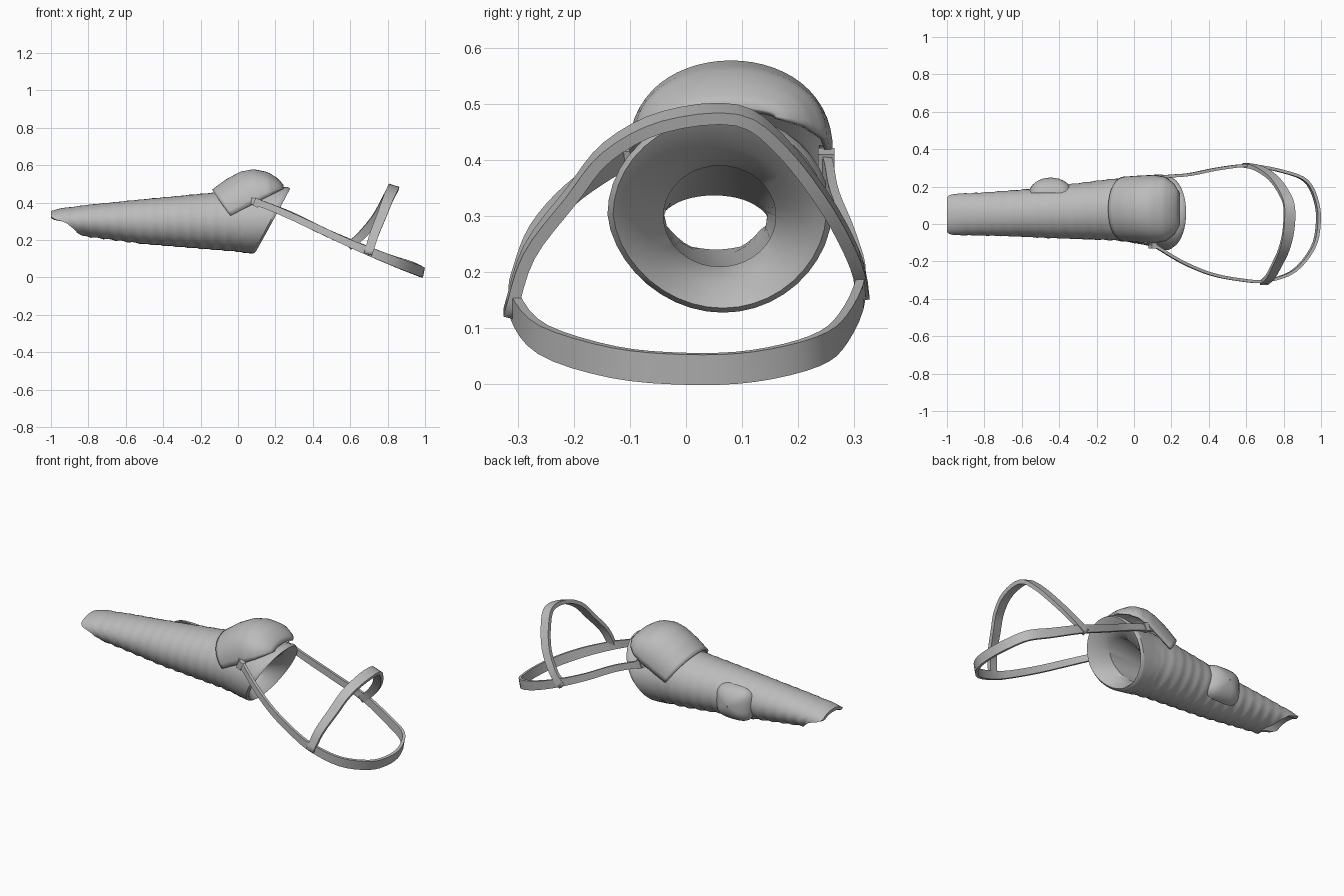
import bpy, bmesh, math
from mathutils import Vector

if "Cube" in bpy.data.objects:
    bpy.data.objects.remove(bpy.data.objects["Cube"])

grey = bpy.data.materials.new("grey plastic")
grey.diffuse_color = (0.5, 0.5, 0.5, 1)
grey.use_nodes = True
grey.node_tree.nodes["Principled BSDF"].inputs["Base Color"].default_value = grey.diffuse_color


def lookup(table, x):
    """Piecewise linear interpolation through (x, value) pairs."""
    if x <= table[0][0]:
        return table[0][1]
    for (a, va), (b, vb) in zip(table, table[1:]):
        if x <= b:
            return va + (vb - va) * (x - a) / (b - a)
    return table[-1][1]


def skin(name, rows, close_rows=False, close_cols=False, thickness=0, angle=40):
    """Surface through rows of points, optionally closed and thickened."""
    bm = bmesh.new()
    grid = [[bm.verts.new(p) for p in row] for row in rows]
    n, m = len(rows), len(rows[0])
    for i in range(n if close_rows else n - 1):
        for j in range(m if close_cols else m - 1):
            k, l = (i + 1) % n, (j + 1) % m
            bm.faces.new((grid[i][j], grid[k][j], grid[k][l], grid[i][l]))
    bmesh.ops.recalc_face_normals(bm, faces=bm.faces)
    me = bpy.data.meshes.new(name)
    bm.to_mesh(me)
    bm.free()
    me.materials.append(grey)
    ob = bpy.data.objects.new(name, me)
    bpy.context.collection.objects.link(ob)
    if thickness:
        mod = ob.modifiers.new("thickness", 'SOLIDIFY')
        mod.thickness = thickness
        mod.offset = 0
    bpy.context.view_layer.objects.active = ob
    ob.select_set(True)
    bpy.ops.object.shade_smooth_by_angle(angle=math.radians(angle))
    ob.select_set(False)
    return ob


# Forearm sleeve: hollow tube with a cut-away wrist and slanted elbow mouth
TOP = [(-1, .355), (-.95, .37), (-.8, .39), (-.5, .42), (-.13, .455), (.27, .485)]
BOTTOM = [(-1, .235), (-.85, .22), (-.5, .175), (-.2, .15), (.08, .128)]
MID_Y = [(-1, .05), (-.5, .06), (-.1, .078), (.17, .06)]
HALF_Y = [(-1, .108), (-.6, .128), (-.1, .168), (.05, .178), (.17, .2)]
WRIST = [(0, -.83), (.1, -.86), (.28, -.89), (.45, -.92), (.6, -.98), (.75, -1), (1, -1)]
SEG, RINGS = 40, 84


def sleeve_point(x, a, wall=0.0):
    t, b = lookup(TOP, x), lookup(BOTTOM, x)
    # shallow ribs, strongest on the underside
    rib = 0.006 * abs(math.sin(x * 48)) * (0.65 - 0.35 * math.sin(a)) if -.9 < x < .02 else 0
    ry, rz = lookup(HALF_Y, x) - rib - wall, (t - b) / 2 - rib - wall
    return Vector((x, lookup(MID_Y, x) + ry * math.cos(a), (t + b) / 2 + rz * math.sin(a)))


angles = [2 * math.pi * j / SEG for j in range(SEG)]


def ends(a):
    h = (math.sin(a) + 1) / 2
    return lookup(WRIST, h), .08 + .185 * h


rows = []
for i in range(RINGS + 1):
    u = i / RINGS
    rows.append([sleeve_point(ends(a)[0] * (1 - u) + ends(a)[1] * u, a) for a in angles])


# rolled lip and funnel leading into the narrow bore
def bore(a, x):
    return Vector((x, .06 + .1 * math.cos(a), .30 + .09 * math.sin(a)))


rim = rows[-1]
for s, dx in ((.1, .014), (.3, .0), (.65, -.035), (1, -.08)):
    row = []
    for a, p in zip(angles, rim):
        q = p.lerp(bore(a, ends(a)[1]), s)
        q.x = p.x + dx
        row.append(q)
    rows.append(row)
for u in (.75, .4):
    rows.append([bore(a, ends(a)[0] * (1 - u) + ends(a)[1] * u) for a in angles])
rows.append([sleeve_point(ends(a)[0] + .1, a, .022) for a in angles])
rows.append([sleeve_point(ends(a)[0], a, .018) for a in angles])
skin("forearm_sleeve", rows, close_rows=True, close_cols=True)

# Elbow cap: domed shell over the top of the mouth
CAP_TOP = [(0, .465), (.2, .52), (.4, .56), (.58, .573), (.78, .558), (.92, .525), (1, .49)]
CAP_LOW = [(0, .33), (1, .475)]
CAP_W = [(0, .168), (.3, .174), (.55, .176), (.75, .165), (.9, .13), (1, .08)]
rows = []
for i in range(21):
    u = i / 20
    row = []
    for j in range(29):
        a = math.pi * j / 28
        s = math.sin(a)
        left = -.04 - .095 * s ** .8
        low = lookup(CAP_LOW, u)
        row.append((left * (1 - u) + .24 * u,
                    .08 + lookup(CAP_W, u) * math.cos(a),
                    low + (lookup(CAP_TOP, u) - low) * s ** .85))
    rows.append(row)
skin("elbow_cap", rows, thickness=.012)

# Side pad: rounded raised shield on the back of the sleeve
rows = []
for i in range(9):
    r = math.sin(math.pi / 2 * i / 8) if i else .02
    row = []
    for j in range(32):
        a = 2 * math.pi * j / 32
        c, s = math.cos(a), math.sin(a)
        row.append((-.445 + .115 * r * math.copysign(abs(c) ** .6, c),
                    .165 + .083 * math.sqrt(max(0, 1 - r * r)),
                    .295 + .1 * r * math.copysign(abs(s) ** .6, s)))
    rows.append(row)
skin("side_pad", rows, close_cols=True)


def smooth_path(points, steps=4):
    """Catmull-Rom curve through the points."""
    pts = [Vector(p) for p in points]
    pts = [pts[0] * 2 - pts[1]] + pts + [pts[-1] * 2 - pts[-2]]
    out = []
    for i in range(1, len(pts) - 2):
        a, b, c, d = pts[i - 1:i + 3]
        for k in range(steps):
            t = k / steps
            out.append(.5 * (2 * b + (c - a) * t + (2 * a - 5 * b + 4 * c - d) * t * t
                             + (3 * b - a - 3 * c + d) * t ** 3))
    return out + [pts[-2]]


def strap(name, points, across, widths, thick):
    """Flat band swept along a path; across is the direction of its width."""
    path, across, rows = smooth_path(points), Vector(across).normalized(), []
    for i, p in enumerate(path):
        tan = (path[min(i + 1, len(path) - 1)] - path[max(i - 1, 0)]).normalized()
        wide = (across - tan * across.dot(tan)).normalized()
        out = tan.cross(wide)
        w = lookup(widths, i / (len(path) - 1)) / 2
        rows.append([p + wide * w * sx + out * thick / 2 * sy
                     for sx, sy in ((-1, -1), (1, -1), (1, 1), (-1, 1))])
    ob = skin(name, rows, close_cols=True)
    bm = bmesh.new()
    bm.from_mesh(ob.data)
    bmesh.ops.holes_fill(bm, edges=[e for e in bm.edges if e.is_boundary])
    bmesh.ops.recalc_face_normals(bm, faces=bm.faces)
    bm.to_mesh(ob.data)
    bm.free()


# Upper-arm loop strap, running from one side of the mouth to the other
strap("arm_loop_strap",
      [(.07, -.09, .41), (.15, -.14, .385), (.27, -.21, .335), (.42, -.27, .265), (.58, -.3, .19),
       (.7, -.305, .14), (.85, -.255, .08), (.955, -.13, .04), (.985, 0, .028), (.975, .12, .033),
       (.92, .23, .06), (.8, .28, .1), (.62, .312, .175), (.45, .295, .25), (.3, .265, .325),
       (.18, .255, .375), (.08, .245, .41)],
      (.2, 0, .98), [(0, .035), (.25, .04), (.4, .055), (.65, .055), (.8, .04), (1, .035)], .016)

# Arched cross strap standing on the loop
strap("arch_strap",
      [(.695, -.315, .125), (.73, -.28, .235), (.77, -.205, .335), (.8, -.14, .415), (.825, -.04, .468),
       (.83, .09, .48), (.8, .17, .425), (.74, .25, .32), (.66, .3, .225), (.59, .315, .165)],
      (.95, 0, -.3), [(0, .045), (.5, .06), (1, .04)], .022)

# Small strap anchors at the mouth
for name, p in (("front_strap_anchor", (.1, -.115, .4)), ("back_strap_anchor", (.13, .25, .395))):
    bpy.ops.mesh.primitive_cube_add(size=1, location=p, rotation=(0, .4, 0))
    ob = bpy.context.object
    ob.name = name
    ob.scale = (.03, .03, .045)
    ob.data.materials.append(grey)
